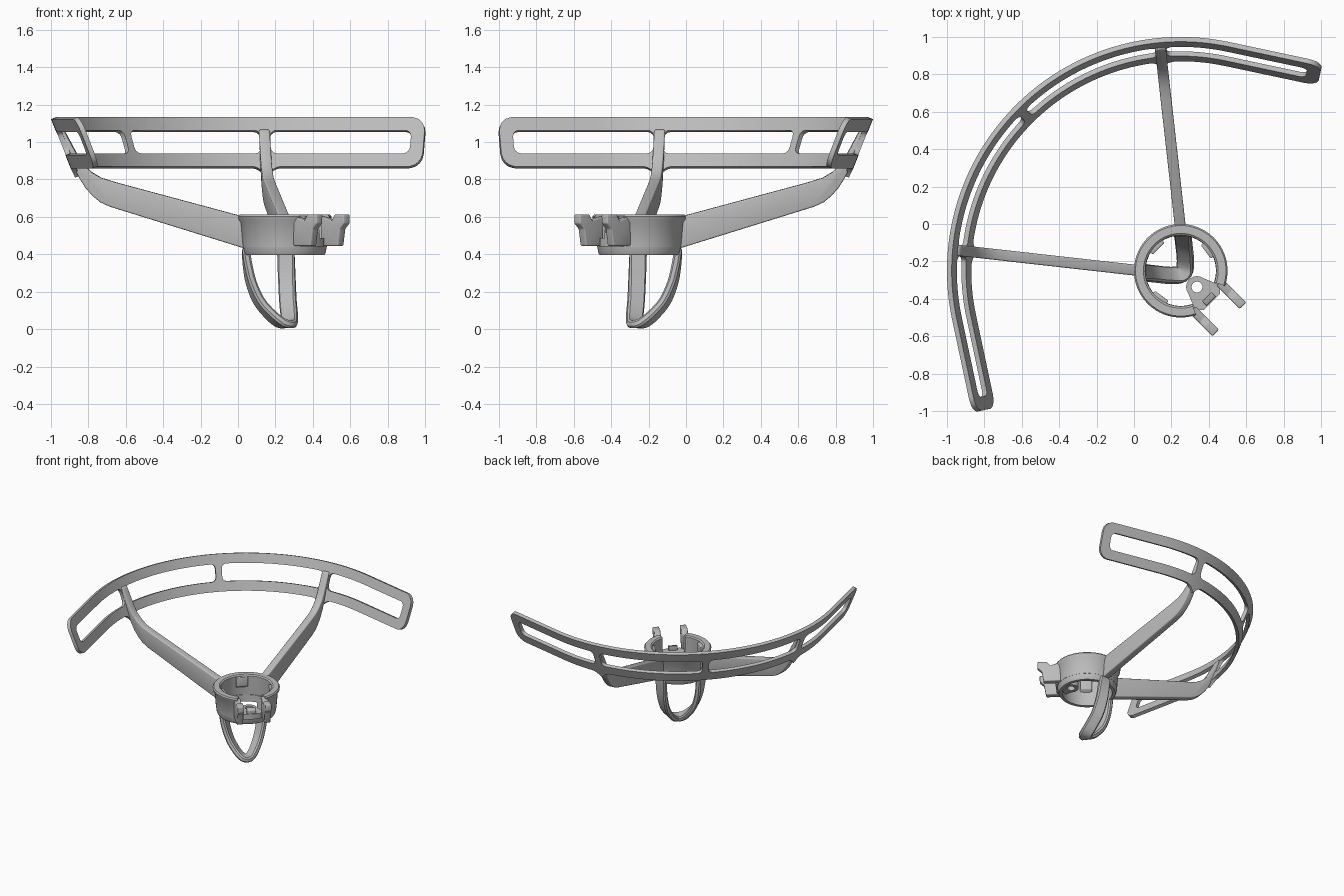
import bpy, bmesh
from math import sin, cos, sqrt, radians, pi
from mathutils import Matrix, Vector

if "Cube" in bpy.data.objects:
    bpy.data.objects.remove(bpy.data.objects["Cube"])

grey = bpy.data.materials.new("matte_grey")
grey.use_nodes = True
grey.diffuse_color = (0.5, 0.5, 0.5, 1)
grey.node_tree.nodes["Principled BSDF"].inputs["Base Color"].default_value = (0.5, 0.5, 0.5, 1)

# Hub frame: x points to the clip opening, y is the mirror direction
FRAME = Matrix.Translation((0.25, -0.25, 0)) @ Matrix.Rotation(radians(-45), 4, 'Z')


def finish(name, bm, mirror=False, bevel=0, thickness=0, recalc=True):
    if recalc:
        bmesh.ops.recalc_face_normals(bm, faces=bm.faces)
    me = bpy.data.meshes.new(name)
    bm.to_mesh(me)
    bm.free()
    ob = bpy.data.objects.new(name, me)
    bpy.context.collection.objects.link(ob)
    ob.matrix_world = FRAME
    me.materials.append(grey)
    if thickness:
        m = ob.modifiers.new("Solid", 'SOLIDIFY')
        m.thickness, m.offset = thickness, -1
    if bevel:
        m = ob.modifiers.new("Bevel", 'BEVEL')
        m.width, m.segments, m.limit_method = bevel, 3, 'ANGLE'
    if mirror:
        m = ob.modifiers.new("Mirror", 'MIRROR')
        m.use_axis = (False, True, False)
        m.use_mirror_merge = False
    bpy.ops.object.select_all(action='DESELECT')
    ob.select_set(True)
    bpy.context.view_layer.objects.active = ob
    for m in list(ob.modifiers):
        bpy.ops.object.modifier_apply(modifier=m.name)
    bpy.ops.object.shade_smooth_by_angle(angle=radians(35))
    return ob


def skin(bm, rings, closed=False):
    """Join equal rings of points with quads, capping the ends of an open run."""
    loops = [[bm.verts.new(p) for p in r] for r in rings]
    n = len(loops[0])
    pairs = list(zip(loops, loops[1:])) + ([(loops[-1], loops[0])] if closed else [])
    for a, b in pairs:
        for i in range(n):
            bm.faces.new((a[i], a[(i + 1) % n], b[(i + 1) % n], b[i]))
    if not closed:
        bm.faces.new(loops[0])
        bm.faces.new(loops[-1])


def prism(name, profile, half, place, **opts):
    """Extrude an x-z profile sideways by half on each side."""
    bm = bmesh.new()
    skin(bm, [[place @ Vector((x, y, z)) for x, z in profile] for y in (-half, half)])
    return finish(name, bm, **opts)


def lathe(name, profile, start, end, steps):
    full = end - start >= 360
    count = steps if full else steps + 1
    angles = [radians(start + (end - start) * i / steps) for i in range(count)]
    bm = bmesh.new()
    skin(bm, [[(r * cos(a), r * sin(a), z) for r, z in profile] for a in angles], full)
    return finish(name, bm)


# Guard band: curved slanted strip with straight ends and four windows
R, BEND = 1.25, radians(57)
ARC = R * BEND
LENGTH = ARC + 0.51
POST = 0.873
Z0, Z1 = 0.86, 1.123
half_windows = [(0.025, POST - 0.027), (POST + 0.027, LENGTH - 0.072)]
windows = half_windows + [(-b, -a) for a, b in half_windows]
CORNER, END_CORNER = 0.035, 0.075


def rounding(d, r):
    return r - sqrt(max(0, r * r - (r - d) ** 2)) if d < r else 0


def band_point(s, z):
    t = abs(s)
    a = min(t, ARC) / R
    extra = max(0, t - ARC)
    r = R - 0.105 * (Z1 - z) / (Z1 - Z0)
    x = -r * cos(a) + extra * sin(a)
    y = r * sin(a) + extra * cos(a)
    return (x, y if s > 0 else -y, z)


stations = {round(-LENGTH + 2 * LENGTH * i / 110, 4) for i in range(111)}
fractions = (0, 0.08, 0.25, 0.55, 1)
for a, b in windows:
    for f in fractions:
        stations |= {round(a + CORNER * f, 4), round(b - CORNER * f, 4)}
for f in fractions:
    for side in (-1, 1):
        stations.add(round(side * (LENGTH - END_CORNER * f), 4))
        stations |= {round(side * (POST + k * 0.09 * f), 4) for k in (-1, 1)}
stations = sorted(stations)

bm = bmesh.new()
columns = []
for s in stations:
    end = rounding(LENGTH - abs(s), END_CORNER)
    flare = 0.05 * max(0, 1 - abs(abs(s) - POST) / 0.09) ** 2
    inset = CORNER
    for a, b in windows:
        if a <= s <= b:
            inset = rounding(min(s - a, b - s), CORNER)
    heights = (Z0 + end - flare, 0.93 + inset, 1.053 - inset, Z1 - end)
    columns.append([bm.verts.new(band_point(s, z)) for z in heights])
for i in range(len(stations) - 1):
    mid = (stations[i] + stations[i + 1]) / 2
    is_open = any(a < mid < b for a, b in windows)
    p, q = columns[i], columns[i + 1]
    for k in range(3):
        if k != 1 or not is_open:
            bm.faces.new((p[k], p[k + 1], q[k + 1], q[k]))
finish("guard_band", bm, thickness=0.027, recalc=False)

# Arms: blades from the hub that sweep up into the band posts
arm = [(0.21, 0.43), (0.94, 0.655), (0.99, 0.678), (1.03, 0.71), (1.07, 0.755),
       (1.105, 0.81), (1.14, 0.885), (1.205, 1.07), (1.185, 1.06), (1.115, 0.93),
       (1.085, 0.882), (1.04, 0.84), (0.99, 0.81), (0.91, 0.785), (0.21, 0.598)]
prism("arms", arm, 0.029,
      Matrix.Translation((0.017, 0.017, 0)) @ Matrix.Rotation(radians(141.4), 4, 'Z'),
      mirror=True, bevel=0.012)

# Hub: upper collar open at the clip, over a full lower rim
lathe("hub_collar", [(0.19, 0.605), (0.2, 0.613), (0.242, 0.613), (0.25, 0.603), (0.248, 0.588),
                     (0.236, 0.57), (0.225, 0.44), (0.195, 0.44)], 26, 334, 60)
lathe("hub_rim", [(0.19, 0.45), (0.225, 0.45), (0.22, 0.41), (0.212, 0.395), (0.188, 0.395)],
      0, 360, 64)

# Small lugs on the inside of the collar
lug = [(0.168, 0.53), (0.21, 0.5), (0.21, 0.602), (0.168, 0.602)]
for name, angle, both in (("rear_lug", 180, False), ("side_lugs", 82, True)):
    prism(name, lug, 0.045, Matrix.Rotation(radians(angle), 4, 'Z'), mirror=both, bevel=0.006)

# Clip prongs with hooked tips
prong = [(0.19, 0.445), (0.32, 0.445), (0.335, 0.535), (0.367, 0.565), (0.367, 0.613),
         (0.295, 0.613), (0.27, 0.58), (0.19, 0.605)]
prism("clip_prongs", prong, 0.024, Matrix.Translation((0, 0.103, 0)), mirror=True, bevel=0.007)

# Clip tongue: flat plate with a screw hole
HOLE_X = 0.123
cu = bpy.data.curves.new("clip_tongue", 'CURVE')
cu.dimensions, cu.fill_mode, cu.extrude = '2D', 'BOTH', 0.022
tip = [(HOLE_X + 0.058 * cos(a), 0.058 * sin(a)) for a in
       [radians(100 + 160 * i / 16) for i in range(17)]]
outline = tip + [(0.18, -0.085), (0.21, -0.09), (0.235, -0.06),
                 (0.235, 0.06), (0.21, 0.09), (0.18, 0.085)]
hole = [(HOLE_X + 0.029 * cos(2 * pi * i / 24), 0.029 * sin(2 * pi * i / 24)) for i in range(24)]
for loop in (outline, hole):
    sp = cu.splines.new('POLY')
    sp.points.add(len(loop) - 1)
    sp.use_cyclic_u = True
    for pt, (x, y) in zip(sp.points, loop):
        pt.co = (x, y, 0, 1)
cu.materials.append(grey)
tongue = bpy.data.objects.new("clip_tongue", cu)
bpy.context.collection.objects.link(tongue)
tongue.matrix_world = FRAME @ Matrix.Translation((0, 0, 0.465))
prism("tongue_stop", [(0.195, 0.48), (0.23, 0.48), (0.23, 0.515), (0.195, 0.525)], 0.035,
      Matrix.Identity(4), bevel=0.005)

# Landing loop: a flat strip twisting from one side of the hub to the other
half_path = [(0.255, -0.042, 0.43), (0.258, -0.05, 0.35), (0.262, -0.07, 0.25), (0.267, -0.112, 0.15),
             (0.274, -0.175, 0.075), (0.274, -0.225, 0.036)]
path = half_path + [(0.262, -0.262, 0.026)] + [(-y, -x, z) for x, y, z in reversed(half_path)]
to_hub = FRAME.inverted()
keys = [to_hub @ Vector(p) for p in path]


def along(t):
    """Smooth curve through the key points."""
    i = min(int(t), len(keys) - 2)
    f = t - i
    p0, p1, p2, p3 = (keys[min(max(i + k, 0), len(keys) - 1)] for k in (-1, 0, 1, 2))
    return (p1 * 2 + (p2 - p0) * f + (p0 * 2 - p1 * 5 + p2 * 4 - p3) * f ** 2
            + (p1 * 3 - p0 - p2 * 3 + p3) * f ** 3) / 2


rings, STEPS = [], 60
for i in range(STEPS + 1):
    t = (len(keys) - 1) * i / STEPS
    c = along(t)
    tangent = (along(min(t + 0.02, len(keys) - 1)) - along(max(t - 0.02, 0))).normalized()
    twist = radians(45 - 90 * i / STEPS)
    wide = Vector((cos(twist), sin(twist), 0))
    wide = (wide - tangent * wide.dot(tangent)).normalized()
    thin = wide.cross(tangent)
    shape = [(-1, -0.5), (-0.8, -1), (0.8, -1), (1, -0.5), (1, 0.5), (0.8, 1), (-0.8, 1), (-1, 0.5)]
    rings.append([c + wide * 0.046 * a + thin * 0.021 * b for a, b in shape])
bm = bmesh.new()
skin(bm, rings)
finish("landing_loop", bm)
